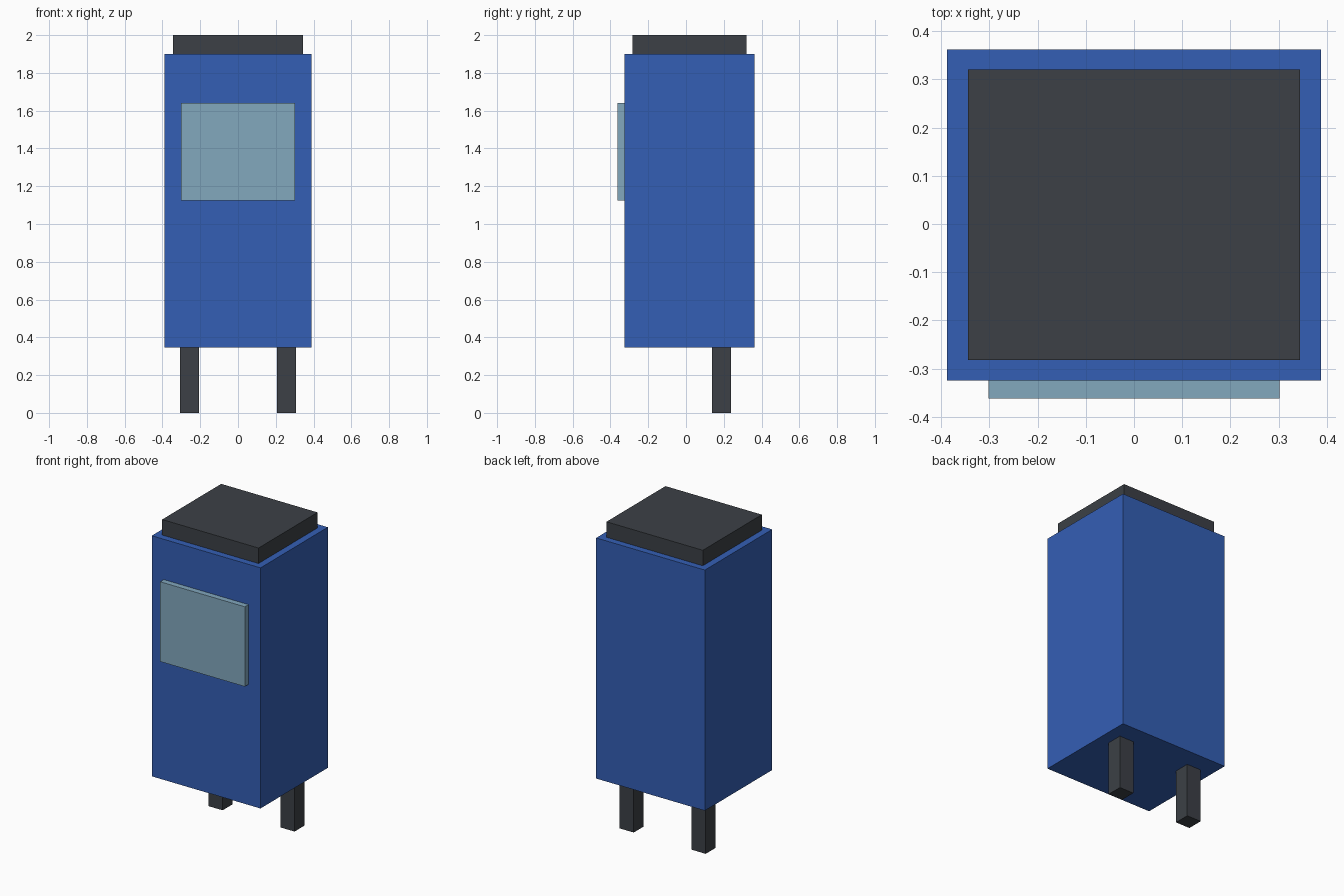
import bpy

cube = bpy.data.objects.get("Cube")
if cube:
    bpy.data.objects.remove(cube, do_unlink=True)


def material(name, rgb):
    mat = bpy.data.materials.new(name)
    mat.use_nodes = True
    colour = (*rgb, 1.0)
    mat.diffuse_color = colour
    mat.node_tree.nodes["Principled BSDF"].inputs["Base Color"].default_value = colour
    return mat


def box(name, low, high, mat):
    """Flat-sided box spanning two opposite corners."""
    centre = [(a + b) / 2 for a, b in zip(low, high)]
    bpy.ops.mesh.primitive_cube_add(size=1, location=centre)
    obj = bpy.context.object
    obj.name = name
    obj.scale = [b - a for a, b in zip(low, high)]
    bpy.ops.object.transform_apply(location=False, rotation=False, scale=True)
    obj.data.materials.append(mat)
    return obj


blue = material("blue paint", (0.034, 0.114, 0.462))
charcoal = material("charcoal", (0.045, 0.051, 0.061))
glass = material("pale blue glass", (0.223, 0.392, 0.515))

# Cabinet, lid and front panel
box("cabinet", (-0.388, -0.325, 0.347), (0.388, 0.362, 1.9), blue)
box("lid", (-0.344, -0.282, 1.9), (0.344, 0.32, 2.0), charcoal)
box("front_panel", (-0.302, -0.362, 1.125), (0.302, -0.325, 1.64), glass)

# Pair of legs towards the back
for side, x in (("left", 0.257), ("right", -0.257)):
    box(side + "_leg", (x - 0.051, 0.137, 0), (x + 0.051, 0.239, 0.347), charcoal)
